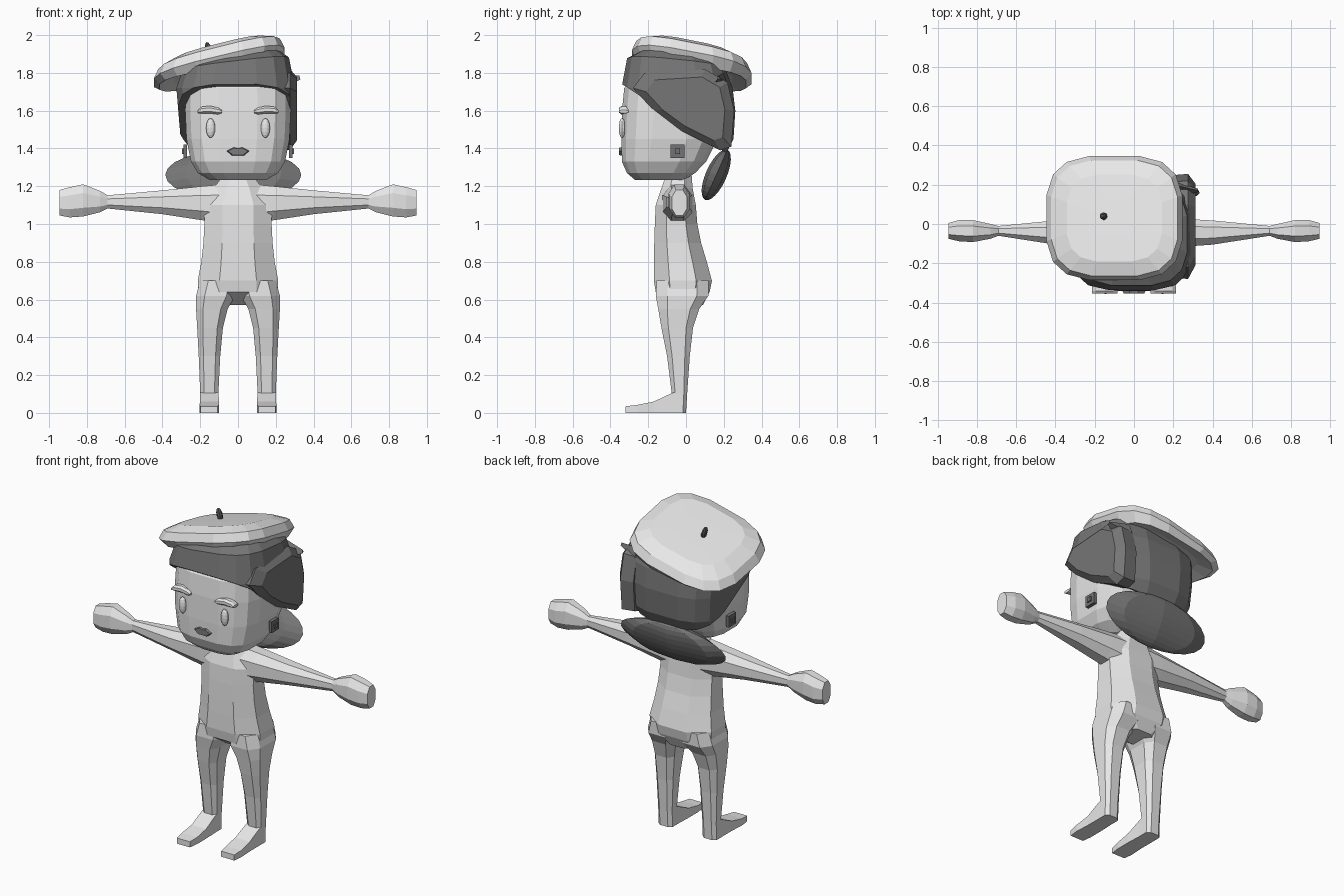
import bpy, bmesh, math
from mathutils import Vector, Matrix

if "Cube" in bpy.data.objects:
    bpy.data.objects.remove(bpy.data.objects["Cube"])


def material(name, v):
    m = bpy.data.materials.new(name)
    m.diffuse_color = (v, v, v, 1)
    m.use_nodes = True
    m.node_tree.nodes["Principled BSDF"].inputs["Base Color"].default_value = m.diffuse_color
    return m


SKIN = material("light grey", 0.8)
HAIR = material("dark grey", 0.18)
LIPS = material("lip grey", 0.2)
METAL = material("earring grey", 0.17)
STEM = material("stem grey", 0.1)


def finish(bm, name, mat, mirror=False):
    bmesh.ops.recalc_face_normals(bm, faces=bm.faces)
    me = bpy.data.meshes.new(name)
    bm.to_mesh(me)
    bm.free()
    me.materials.append(mat)
    ob = bpy.data.objects.new(name, me)
    bpy.context.collection.objects.link(ob)
    if mirror:
        mod = ob.modifiers.new("mirror", 'MIRROR')
        mod.use_mirror_merge = False
    return ob


def loft(rings):
    """Skin a list of equal-length point rings and cap both ends."""
    bm = bmesh.new()
    loops = [[bm.verts.new(p) for p in r] for r in rings]
    n = len(loops[0])
    for a, b in zip(loops, loops[1:]):
        for i in range(n):
            j = (i + 1) % n
            bm.faces.new((a[i], a[j], b[j], b[i]))
    bm.faces.new(loops[0][::-1])
    bm.faces.new(loops[-1])
    return bm


def chamfered(u0, u1, v0, v1, c=0.27):
    """Eight-sided cross-section."""
    a, b = (u1 - u0) * c, (v1 - v0) * c
    return [(u0 + a, v0), (u1 - a, v0), (u1, v0 + b), (u1, v1 - b),
            (u1 - a, v1), (u0 + a, v1), (u0, v1 - b), (u0, v0 + b)]


def rounded(x0, x1, y0, y1, z, tx=0, ty=0, n=16, power=0.62):
    """Rounded-square ring at height z, tilted about the hat centre."""
    pts = []
    for i in range(n):
        t = 2 * math.pi * (i + 0.5) / n
        c, s = math.cos(t), math.sin(t)
        x = (x0 + x1) / 2 + (x1 - x0) / 2 * math.copysign(abs(c) ** power, c)
        y = (y0 + y1) / 2 + (y1 - y0) / 2 * math.copysign(abs(s) ** power, s)
        pts.append((x, y, z + tx * (x + 0.1) + ty * (y - 0.03)))
    return pts


def ball(name, mat, loc, size, rot=(0, 0, 0), seg=12, rings=8, mirror=False):
    bm = bmesh.new()
    bmesh.ops.create_uvsphere(bm, u_segments=seg, v_segments=rings, radius=1)
    m = Matrix.Translation(loc)
    for k, ax in zip(rot, "XYZ"):
        m = m @ Matrix.Rotation(k, 4, ax)
    bm.transform(m @ Matrix.Diagonal((*size, 1)))
    return finish(bm, name, mat, mirror)


def box(name, mat, loc, size, mirror=False):
    bm = bmesh.new()
    bmesh.ops.create_cube(bm, size=1)
    bm.transform(Matrix.Translation(loc) @ Matrix.Diagonal((*size, 1)))
    return finish(bm, name, mat, mirror)


# Torso with neck: z, half width, front y, back y
torso = [(0.57, 0.10, -0.06, 0.09), (0.64, 0.212, -0.16, 0.125), (0.70, 0.213, -0.17, 0.137),
         (0.80, 0.194, -0.17, 0.11), (0.90, 0.183, -0.168, 0.08), (1.0, 0.178, -0.165, 0.06),
         (1.1, 0.18, -0.16, 0.052), (1.19, 0.13, -0.13, 0.035), (1.26, 0.075, -0.105, 0.03)]
finish(loft([[(x, y, z) for x, y in chamfered(-w, w, f, b)] for z, w, f, b in torso]),
       "torso", SKIN)

# Legs: z, inner x, outer x, front y, back y
leg = [(0.70, 0.005, 0.20, -0.155, 0.12), (0.62, 0.015, 0.222, -0.16, 0.118),
       (0.55, 0.055, 0.222, -0.147, 0.07), (0.45, 0.08, 0.216, -0.13, 0.037),
       (0.30, 0.094, 0.208, -0.10, 0.02), (0.10, 0.104, 0.2, -0.075, 0.006),
       (0.0, 0.104, 0.2, -0.075, 0.0)]
finish(loft([[(x, y, z) for x, y in chamfered(i, o, f, b, 0.22)] for z, i, o, f, b in leg]),
       "leg", SKIN, True)

# Feet: y, inner x, outer x, top z
foot = [(-0.02, 0.104, 0.2, 0.12), (-0.075, 0.104, 0.2, 0.105),
        (-0.17, 0.1, 0.2, 0.06), (-0.26, 0.1, 0.205, 0.042), (-0.32, 0.108, 0.198, 0.035)]
finish(loft([[(i, y, 0), (o, y, 0), (o, y, t), (i, y, t)] for y, i, o, t in foot]),
       "foot", SKIN, True)

# Arms with hands: x, front y, back y, bottom z, top z
arm = [(0.08, -0.125, 0.035, 1.0, 1.21), (0.19, -0.12, 0.03, 1.02, 1.2),
       (0.40, -0.105, 0.018, 1.052, 1.178), (0.69, -0.06, -0.01, 1.082, 1.152),
       (0.73, -0.075, 0.0, 1.062, 1.175), (0.82, -0.092, 0.02, 1.04, 1.21),
       (0.89, -0.088, 0.02, 1.035, 1.195), (0.945, -0.075, 0.005, 1.045, 1.18)]
finish(loft([[(x, y, z) for y, z in chamfered(f, b, lo, hi)] for x, f, b, lo, hi in arm]),
       "arm", SKIN, True)

# Head: z, half width, front y, back y
head = [(1.232, 0.15, -0.27, -0.01), (1.27, 0.215, -0.315, 0.05), (1.33, 0.252, -0.342, 0.11),
        (1.45, 0.276, -0.345, 0.17), (1.6, 0.283, -0.342, 0.2), (1.72, 0.28, -0.33, 0.2),
        (1.80, 0.23, -0.27, 0.15)]
finish(loft([rounded(-w, w, f, b, z) for z, w, f, b in head]), "head", SKIN)

# Hair cap, cut along a slope from the forehead to the nape
cap = [(1.30, 0.25, -0.33, 0.18, 0, 0), (1.45, 0.295, -0.36, 0.255, 0, 0),
       (1.6, 0.308, -0.36, 0.265, 0, 0), (1.72, 0.318, -0.345, 0.25, 0, 0),
       (1.82, 0.285, -0.315, 0.21, 0.12, -0.1), (1.86, 0.2, -0.2, 0.12, 0.2, -0.18)]
bm = loft([rounded(-w - 0.012, w - 0.012, f, b, z, tx, ty) for z, w, f, b, tx, ty in cap])
cut = bmesh.ops.bisect_plane(bm, geom=bm.verts[:] + bm.edges[:] + bm.faces[:],
                             plane_co=(0, -0.3, 1.715), plane_no=(0, 0.66, 1), clear_inner=True)
bmesh.ops.holes_fill(bm, edges=[e for e in bm.edges if e.is_boundary])
finish(bm, "hair_cap", HAIR)

# Swept side hair
swoop = [(-0.28, 1.72), (-0.22, 1.80), (0.1, 1.82), (0.22, 1.75), (0.255, 1.6),
         (0.24, 1.41), (0.18, 1.39), (-0.02, 1.49), (-0.17, 1.6)]


def swoop_ring(x, k):
    return [(x, 0.03 + (y - 0.03) * k, 1.63 + (z - 1.63) * k) for y, z in swoop]


finish(loft([swoop_ring(0.19, 0.97), swoop_ring(0.275, 1.0), swoop_ring(0.312, 0.78)]),
       "side_hair", HAIR)

# Loose hair tip
finish(loft([[(0.2, 0.12, 1.70), (0.2, 0.22, 1.74), (0.2, 0.2, 1.8)],
             [(0.33, 0.165, 1.765), (0.325, 0.18, 1.77), (0.325, 0.17, 1.785)]]),
       "hair_tip", HAIR)

# Flat bun at the nape
ball("hair_bun", HAIR, (-0.025, 0.16, 1.26), (0.36, 0.055, 0.145),
     (math.radians(-24), 0, 0), 8, 12)

# Tilted soft cap: scale, centre z, x tilt, y tilt
beret = [(0.68, 1.80, 0.18, -0.15), (0.91, 1.783, 0.18, -0.15), (1.0, 1.83, 0.24, -0.19),
         (0.93, 1.88, 0.25, -0.2), (0.70, 1.912, 0.25, -0.2), (0.3, 1.915, 0.25, -0.2)]
finish(loft([rounded(-0.1 - 0.35 * k, -0.1 + 0.35 * k, 0.03 - 0.32 * k, 0.03 + 0.32 * k,
                     z, tx, ty) for k, z, tx, ty in beret]), "beret", SKIN)
ball("beret_stem", STEM, (-0.155, 0.04, 1.925), (0.016, 0.02, 0.04), (0, -0.3, 0), 8, 6)

# Face: eyes, arched brows, lips
ball("eye", SKIN, (0.145, -0.338, 1.508), (0.024, 0.018, 0.052), mirror=True)
brow = [(0.085, 1.595, 0.008), (0.105, 1.598, 0.018), (0.15, 1.606, 0.02),
        (0.195, 1.602, 0.018), (0.215, 1.595, 0.008)]
finish(loft([[(x, -0.335 + v, z + u) for u, v in chamfered(-h, h, -0.02, 0.03)]
             for x, z, h in brow]), "eyebrow", SKIN, True)
lip = [(-0.065, 1.387), (-0.035, 1.36), (0.035, 1.36), (0.065, 1.387),
       (0.025, 1.408), (0, 1.402), (-0.025, 1.408)]
finish(loft([[(x, -0.33, z) for x, z in lip],
             [(x * 0.8, -0.354, 1.385 + (z - 1.385) * 0.8) for x, z in lip]]), "lips", LIPS)

# Square stud earrings
box("earring", METAL, (0.279, -0.045, 1.385), (0.02, 0.072, 0.07), True)
box("earring_gem", METAL, (0.289, -0.045, 1.385), (0.016, 0.028, 0.028), True)
